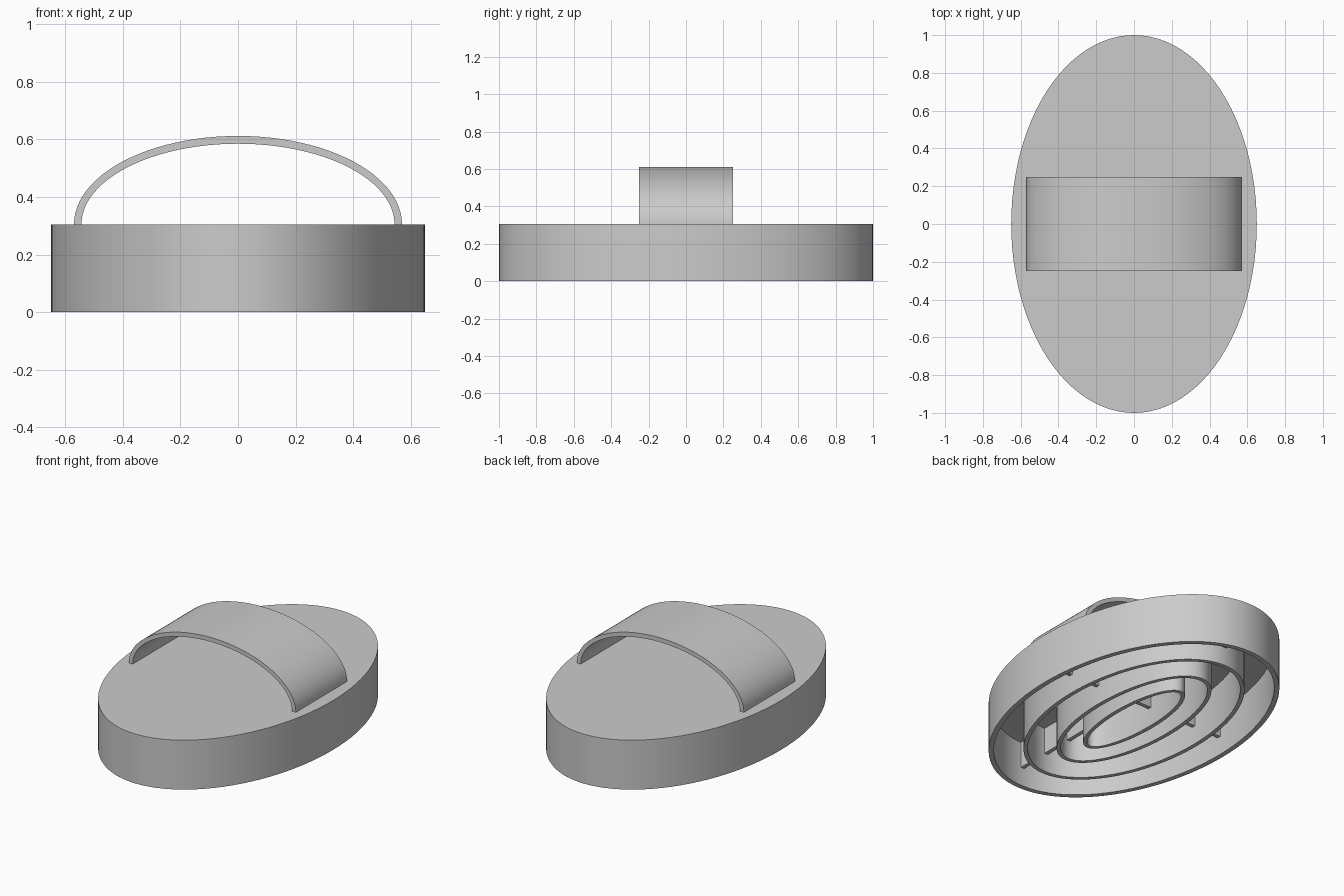
import bpy
import math

if "Cube" in bpy.data.objects:
    bpy.data.objects.remove(bpy.data.objects["Cube"])

SEGS = 96
TOP = 0.305

grey = bpy.data.materials.new("plain_grey")
grey.diffuse_color = (0.6, 0.6, 0.6, 1)
grey.use_nodes = True
grey.node_tree.nodes["Principled BSDF"].inputs["Base Color"].default_value = grey.diffuse_color


def make(name, verts, faces, smooth=True):
    mesh = bpy.data.meshes.new(name)
    mesh.from_pydata(verts, [], faces)
    mesh.materials.append(grey)
    ob = bpy.data.objects.new(name, mesh)
    bpy.context.collection.objects.link(ob)
    if smooth:
        bpy.ops.object.select_all(action='DESELECT')
        ob.select_set(True)
        bpy.context.view_layer.objects.active = ob
        bpy.ops.object.shade_smooth_by_angle(angle=math.radians(30))
    return ob


def oval(a, b, z):
    return [(a * math.cos(2 * math.pi * i / SEGS),
             b * math.sin(2 * math.pi * i / SEGS), z) for i in range(SEGS)]


def bridge(p, q):
    """Quads joining two loops of vertices, by loop number."""
    return [(p * SEGS + i, p * SEGS + (i + 1) % SEGS,
             q * SEGS + (i + 1) % SEGS, q * SEGS + i) for i in range(SEGS)]


# Hollow oval body, open underneath
WALL, CEILING = 0.03, 0.275
v = (oval(0.65, 1, TOP) + oval(0.65, 1, 0)
     + oval(0.65 - WALL, 1 - WALL, 0) + oval(0.65 - WALL, 1 - WALL, CEILING))
f = [tuple(range(SEGS))]
for k in range(3):
    f += bridge(k + 1, k)
f.append(tuple(reversed(range(3 * SEGS, 4 * SEGS))))
make("oval_body", v, f)

# Concentric oval rings underneath
T = 0.025
for n, (a, b) in enumerate([(0.46, 0.79), (0.265, 0.595), (0.14, 0.41)]):
    v = (oval(a, b, CEILING) + oval(a, b, 0)
         + oval(a - T, b - T, 0) + oval(a - T, b - T, CEILING))
    make(f"inner_ring_{n + 1}", v, bridge(1, 0) + bridge(2, 1) + bridge(3, 2))


# Crossed ribs stiffening the rings
def rib(name, hx, hy, z0, z1):
    v = [(x, y, z) for z in (z0, z1)
         for x, y in ((-hx, -hy), (hx, -hy), (hx, hy), (-hx, hy))]
    f = [(3, 2, 1, 0), (4, 5, 6, 7)]
    f += [(i, (i + 1) % 4, (i + 1) % 4 + 4, i + 4) for i in range(4)]
    make(name, v, f, smooth=False)


rib("cross_rib", 0.63, 0.012, 0.115, 0.285)
rib("long_rib", 0.012, 0.98, 0.115, 0.285)

# Arched strap handle
N, HALF = 48, 0.25
v, f = [], []
for i in range(N + 1):
    t = math.pi * i / N
    c, s = math.cos(t), math.sin(t)
    for a, h, y in ((0.57, 0.307, -HALF), (0.57, 0.307, HALF),
                    (0.544, 0.28, HALF), (0.544, 0.28, -HALF)):
        v.append((a * c, y, TOP + h * s))
for i in range(N):
    for k in range(4):
        j = (k + 1) % 4
        f.append((4 * i + k, 4 * i + j, 4 * i + 4 + j, 4 * i + 4 + k))
f += [(3, 2, 1, 0), (4 * N, 4 * N + 1, 4 * N + 2, 4 * N + 3)]
make("strap_handle", v, f)
